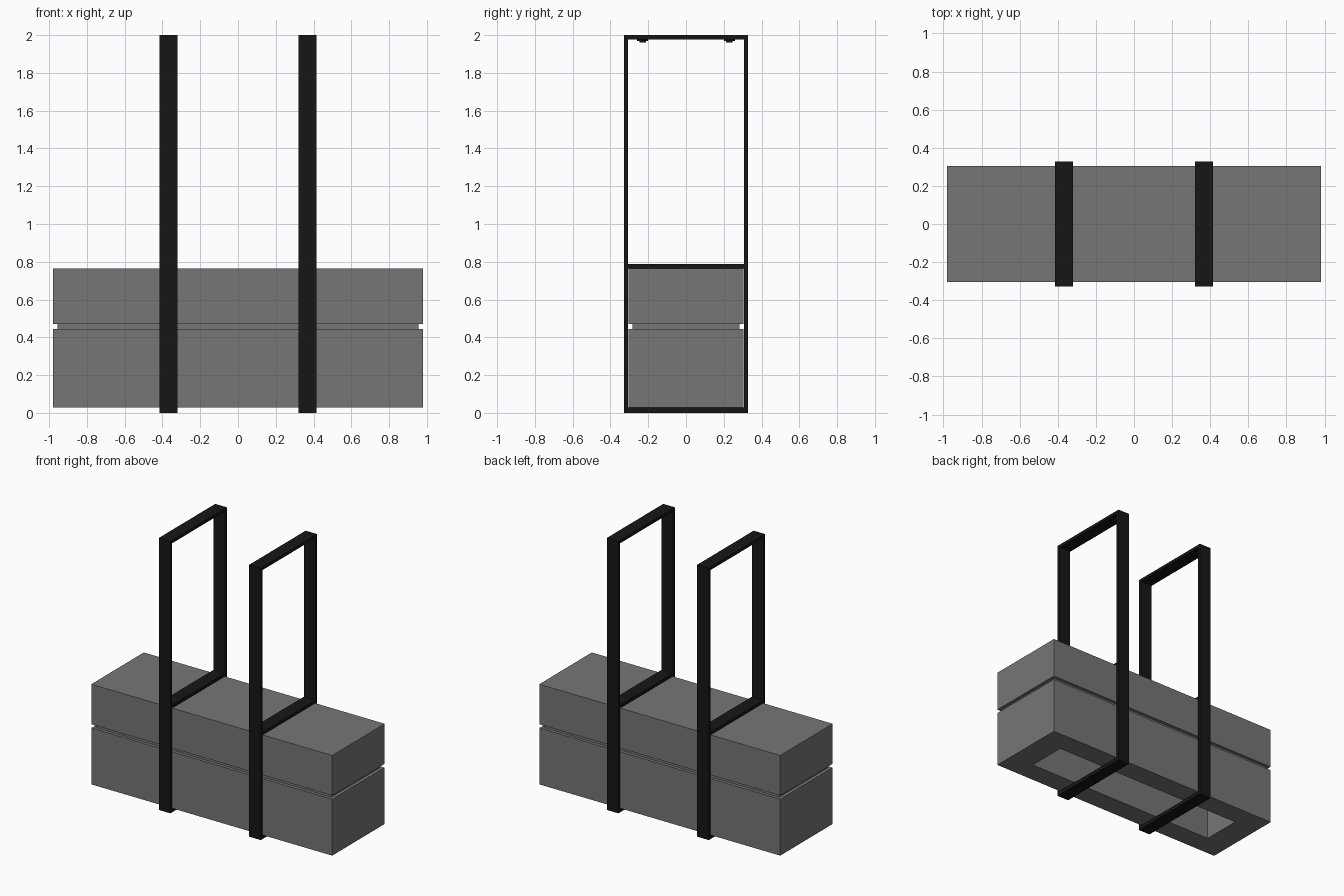
import bpy, bmesh

if "Cube" in bpy.data.objects:
    bpy.data.objects.remove(bpy.data.objects["Cube"])


def material(name, v):
    m = bpy.data.materials.new(name)
    m.diffuse_color = (v, v, v, 1)
    m.use_nodes = True
    m.node_tree.nodes["Principled BSDF"].inputs["Base Color"].default_value = m.diffuse_color
    return m


black = material("black_metal", 0.008)
grey = material("charcoal_grey", 0.18)


def finish(bm, name, mat):
    me = bpy.data.meshes.new(name)
    bmesh.ops.recalc_face_normals(bm, faces=bm.faces[:])
    bm.to_mesh(me)
    bm.free()
    ob = bpy.data.objects.new(name, me)
    bpy.context.collection.objects.link(ob)
    me.materials.append(mat)
    return ob


def add_box(bm, lo, hi):
    verts = bmesh.ops.create_cube(bm, size=1)["verts"]
    for v in verts:
        for i in range(3):
            v.co[i] = hi[i] if v.co[i] > 0 else lo[i]


def block(name, x, y, z0, z1, hole=None):
    bm = bmesh.new()
    add_box(bm, (-x, -y, z0), (x, y, z1))
    if hole:
        # recess in the underside
        hx, hy, depth = hole
        face = min(bm.faces, key=lambda f: f.calc_center_median().z)
        bmesh.ops.inset_individual(bm, faces=[face], thickness=0.05)
        for v in face.verts:
            v.co.x = hx if v.co.x > 0 else -hx
            v.co.y = hy if v.co.y > 0 else -hy
        top = bmesh.ops.extrude_discrete_faces(bm, faces=[face])["faces"][0]
        for v in top.verts:
            v.co.z += depth
    return finish(bm, name, grey)


# Stacked body: hollow base, recessed seam, top block
block("lower_block", 0.98, 0.305, 0.028, 0.443, hole=(0.79, 0.147, 0.40))
block("recessed_seam", 0.956, 0.282, 0.443, 0.47)
block("upper_block", 0.98, 0.305, 0.47, 0.765)

# Two tall rectangular frames wrapped around the body
W, Y, T = 0.047, 0.328, 0.022
for side, cx in (("left", -0.368), ("right", 0.368)):
    bm = bmesh.new()
    for s in (-1, 1):
        ys = sorted((s * Y, s * (Y - T)))
        add_box(bm, (cx - W, ys[0], 0), (cx + W, ys[1], 2))
    for z0, z1 in ((0, 0.028), (0.765, 0.787), (1.978, 2)):
        add_box(bm, (cx - W, -Y + T, z0), (cx + W, Y - T, z1))
    finish(bm, side + "_frame", black)

    # Bolts under the top bar: washer and smaller head
    for end, y in (("front", -0.23), ("back", 0.23)):
        for part, r, z, h in (("washer", 0.03, 1.9745, 0.009), ("bolt_head", 0.017, 1.966, 0.01)):
            bpy.ops.mesh.primitive_cylinder_add(vertices=20, radius=r, depth=h, location=(cx, y, z))
            ob = bpy.context.object
            ob.name = f"{side}_{end}_{part}"
            ob.data.materials.append(black)
            bpy.ops.object.shade_smooth_by_angle()
